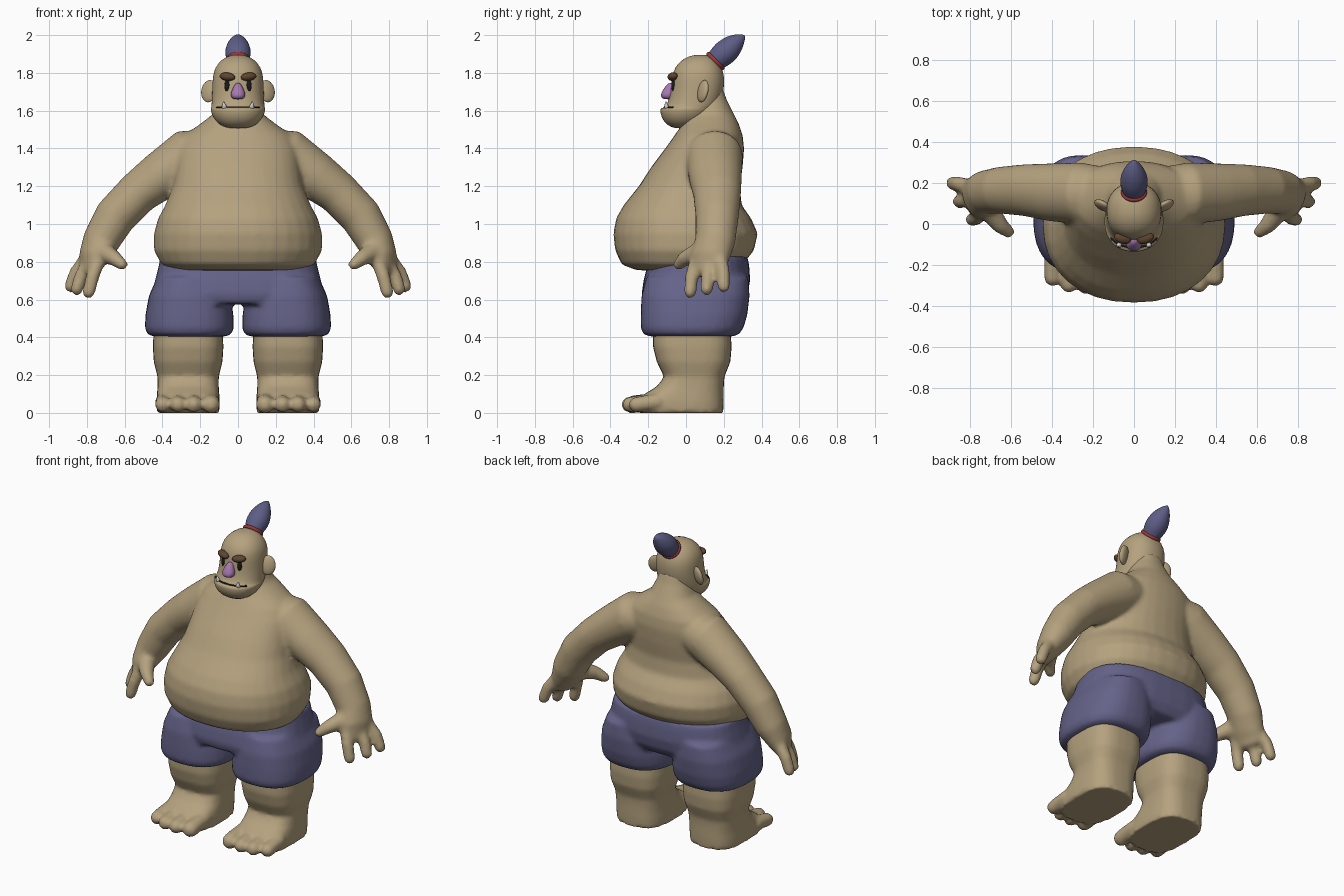
import bpy, bmesh, math
from mathutils import Vector

if "Cube" in bpy.data.objects:
    bpy.data.objects.remove(bpy.data.objects["Cube"])


def material(name, r, g, b):
    m = bpy.data.materials.new(name)
    m.diffuse_color = (r, g, b, 1)
    m.use_nodes = True
    m.node_tree.nodes["Principled BSDF"].inputs["Base Color"].default_value = m.diffuse_color
    return m


SKIN = material("skin", .46, .36, .21)
CLOTH = material("cloth", .13, .125, .25)
HAIR = material("hair", .11, .11, .24)
PINK = material("nose_pink", .38, .19, .42)
BROWN = material("brow_brown", .11, .06, .03)
RED = material("band_red", .33, .04, .04)
BLACK = material("black", .01, .01, .01)
IVORY = material("ivory", .6, .58, .58)
SEG = 32


def soft(c, n):
    return math.copysign(abs(c) ** (2 / n), c)


def loft(bm, rings, s=1):
    """Skin a list of point rings; s = -1 mirrors across x."""
    rows = [[bm.verts.new((p[0] * s, p[1], p[2])) for p in r] for r in rings]
    for a, b in zip(rows, rows[1:]):
        for i in range(SEG):
            j = (i + 1) % SEG
            bm.faces.new((a[i], a[j], b[j], b[i]))
    bm.faces.new(rows[0])
    bm.faces.new(rows[-1])


def stack(bm, rings, cx=0, n=2.2, s=1):
    """Horizontal sections (z, y front, y back, half width)."""
    out = []
    for z, yf, yb, hw in rings:
        ring = []
        for i in range(SEG):
            t = math.tau * i / SEG
            ring.append((cx + hw * soft(math.cos(t), n),
                         (yf + yb) / 2 + (yb - yf) / 2 * soft(math.sin(t), n), z))
        out.append(ring)
    loft(bm, out, s)


def tube(bm, path, side=(0, 1, 0), s=1, cap=True):
    """Round-ended limb through (point, thickness, breadth along side)."""
    pts = [(Vector(p), a, b) for p, a, b in path]
    tans = [(pts[min(i + 1, len(pts) - 1)][0] - pts[max(i - 1, 0)][0]).normalized()
            for i in range(len(pts))]
    secs = [(p, a, b, t) for (p, a, b), t in zip(pts, tans)]
    if cap:
        ends = []
        for (p, a, b, t), d in ((secs[0], -1), (secs[-1], 1)):
            r = min(a, b)
            ends.append([(p + t * d * r * math.sin(k), a * math.cos(k), b * math.cos(k), t)
                         for k in (.4, .8, 1.15, 1.45)])
        secs = ends[0][::-1] + secs + ends[1]
    rings = []
    for p, a, b, t in secs:
        v = Vector(side)
        v = (v - t * v.dot(t)).normalized()
        u = t.cross(v)
        rings.append([p + u * a * math.cos(math.tau * i / SEG) + v * b * math.sin(math.tau * i / SEG)
                      for i in range(SEG)])
    loft(bm, rings, s)


def finish(bm, name, mat, voxel=0, smooth=0, subsurf=0):
    bmesh.ops.recalc_face_normals(bm, faces=bm.faces)
    me = bpy.data.meshes.new(name)
    bm.to_mesh(me)
    bm.free()
    me.materials.append(mat)
    me.shade_smooth()
    ob = bpy.data.objects.new(name, me)
    bpy.context.collection.objects.link(ob)
    if voxel:
        m = ob.modifiers.new("merge", 'REMESH')
        m.mode, m.voxel_size, m.use_smooth_shade = 'VOXEL', voxel, True
    if smooth:
        m = ob.modifiers.new("soften", 'SMOOTH')
        m.factor, m.iterations = .5, smooth
    if subsurf:
        m = ob.modifiers.new("round", 'SUBSURF')
        m.levels = m.render_levels = subsurf
    return ob


def ball(name, loc, scale, mat, rot=(0, 0, 0)):
    bm = bmesh.new()
    bmesh.ops.create_uvsphere(bm, u_segments=24, v_segments=14, radius=1)
    ob = finish(bm, name, mat)
    ob.location, ob.scale, ob.rotation_euler = loc, scale, rot


# torso, arms and hands merged into one skin
bm = bmesh.new()
stack(bm, [(.755, -.26, .22, .33), (.785, -.34, .30, .405), (.86, -.375, .36, .445),
           (.95, -.385, .38, .445), (1.03, -.37, .345, .423), (1.1, -.33, .295, .385),
           (1.2, -.25, .285, .345), (1.3, -.185, .30, .33), (1.4, -.11, .308, .32),
           (1.47, -.06, .30, .285), (1.53, -.02, .28, .2), (1.58, 0, .255, .135),
           (1.66, .02, .215, .1), (1.72, .05, .195, .08)])
for s in (1, -1):
    tube(bm, [((.15, .15, 1.38), .12, .13), ((.26, .15, 1.36), .145, .15),
              ((.41, .155, 1.255), .127, .142), ((.53, .165, 1.165), .113, .128),
              ((.65, .165, 1.04), .11, .115), ((.725, .155, .91), .098, .107),
              ((.765, .125, .82), .075, .108), ((.785, .118, .765), .048, .095)],
         side=(.35, .94, 0), s=s)
    for finger in ([(.735, .06, .82), (.77, .03, .72), (.79, .022, .64)],
                   [(.785, .125, .8), (.833, .115, .72), (.853, .11, .655)],
                   [(.80, .18, .82), (.86, .198, .74), (.886, .2, .67)]):
        tube(bm, [(p, r, r) for p, r in zip(finger, (.038, .036, .034))], s=s)
    tube(bm, [((.71, .07, .85), .055, .055), ((.65, -.01, .815), .04, .04),
              ((.613, -.038, .785), .031, .031)], s=s)
finish(bm, "body_and_arms", SKIN, voxel=.013, smooth=8)

# legs, feet and toes
bm = bmesh.new()
for s in (1, -1):
    stack(bm, [(0, -.25, .197, .165), (.06, -.255, .2, .168), (.1, -.22, .2, .165),
               (.14, -.155, .2, .162), (.19, -.115, .203, .162), (.27, -.155, .235, .182),
               (.35, -.175, .242, .187), (.45, -.175, .235, .182), (.6, -.16, .22, .17)],
          cx=.264, n=2.9, s=s)
    for x, y, r in ((.143, -.285, .047), (.235, -.3, .042), (.318, -.295, .041), (.398, -.262, .041)):
        tube(bm, [((x, -.15, .06), r, r), ((x, y + .05, .052), r, r), ((x, y, .044), r, r)],
             side=(1, 0, 0), s=s)
finish(bm, "legs_and_feet", SKIN, voxel=.013, smooth=4)

# shorts: hip part and two trouser legs
bm = bmesh.new()
stack(bm, [(.83, -.19, .325, .41), (.78, -.205, .335, .42), (.7, -.225, .34, .44),
           (.63, -.235, .325, .452), (.575, -.22, .29, .43)], n=2.6)
for s in (1, -1):
    stack(bm, [(.72, -.21, .33, .17), (.62, -.236, .337, .215), (.52, -.24, .325, .233),
               (.45, -.24, .305, .236), (.415, -.225, .28, .222), (.405, -.19, .25, .19)],
          cx=.257, n=2.5, s=s)
finish(bm, "shorts", CLOTH, voxel=.014, smooth=6)

# head with protruding lower jaw
bm = bmesh.new()
stack(bm, [(1.505, -.06, .02, .05), (1.525, -.105, .08, .1), (1.565, -.132, .13, .135),
           (1.605, -.138, .16, .146), (1.614, -.132, .165, .144), (1.617, -.108, .17, .141),
           (1.66, -.09, .19, .139), (1.72, -.08, .202, .136), (1.78, -.075, .204, .135),
           (1.83, -.06, .19, .122), (1.87, -.022, .16, .088), (1.89, .02, .13, .05),
           (1.896, .055, .1, .02)])
finish(bm, "head", SKIN, subsurf=1)

# mouth line
bm = bmesh.new()
tube(bm, [((x, .03 - .143 * (1 - abs(x / .145) ** 2.2) ** .45, 1.617), .006, .005)
          for x in [.11 * i / 6 for i in range(-6, 7)]], side=(0, 0, 1))
finish(bm, "mouth", BLACK)

# nose
bm = bmesh.new()
stack(bm, [(1.66, -.115, -.07, .018), (1.667, -.13, -.06, .034), (1.685, -.135, -.06, .041),
           (1.71, -.122, -.06, .032), (1.735, -.105, -.06, .02), (1.747, -.092, -.06, .01)])
finish(bm, "nose", PINK, subsurf=1)

# paired face parts
for s, tag in ((1, "left"), (-1, "right")):
    ball("eye_" + tag, (s * .058, -.066, 1.732), (.014, .012, .032), BLACK)
    ball("eyebrow_" + tag, (s * .056, -.07, 1.78), (.043, .026, .022), BROWN, (0, s * -.12, s * .3))
    ball("ear_" + tag, (s * .153, .09, 1.703), (.046, .021, .06), SKIN, (-.2, 0, s * .5))
    bm = bmesh.new()
    tube(bm, [((s * .072, -.095, 1.605), .016, .014), ((s * .073, -.105, 1.625), .012, .011),
              ((s * .077, -.107, 1.648), .002, .002)], cap=False)
    finish(bm, "tusk_" + tag, IVORY)

# hair tuft and its band
bm = bmesh.new()
tube(bm, [((0, .13, 1.84), .052, .05), ((0, .157, 1.864), .054, .052), ((0, .185, 1.89), .065, .067),
          ((0, .22, 1.92), .067, .069), ((0, .255, 1.953), .055, .055), ((0, .285, 1.978), .035, .034),
          ((0, .312, 1.998), .006, .006)], side=(1, 0, 0), cap=False)
finish(bm, "hair_tuft", HAIR, subsurf=1)
bpy.ops.mesh.primitive_torus_add(major_radius=.053, minor_radius=.011, major_segments=32,
                                 minor_segments=10, location=(0, .156, 1.863),
                                 rotation=(math.radians(-45), 0, 0))
band = bpy.context.object
band.name = "hair_band"
band.data.materials.append(RED)
band.data.shade_smooth()
